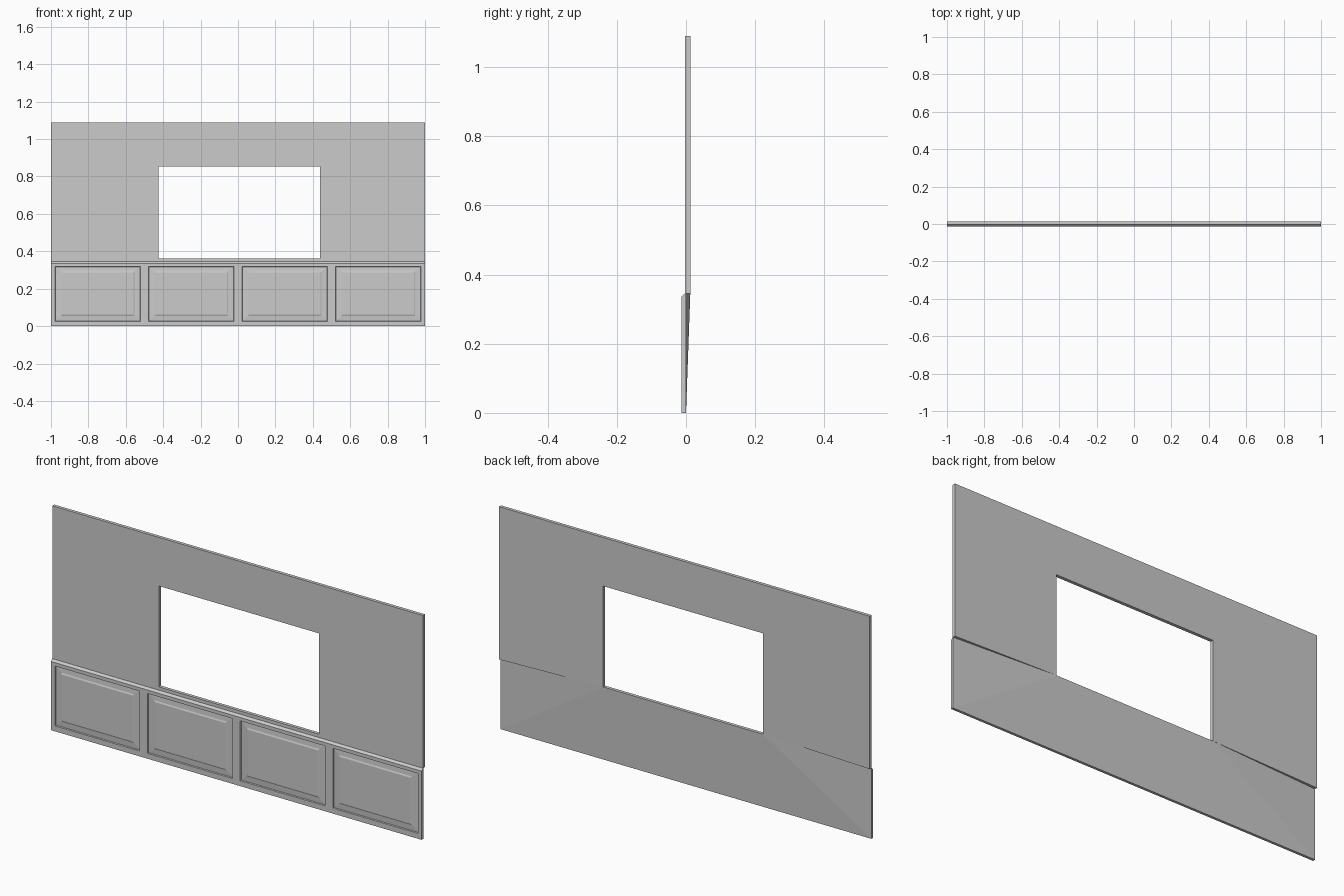
import bpy, bmesh

if "Cube" in bpy.data.objects:
    bpy.data.objects.remove(bpy.data.objects["Cube"])

TOP, RAIL, LEDGE = 1.09, 0.335, 0.345      # wall top, wainscot front top, ledge top
YF, YW, YE, YB = -0.013, -0.003, 0.0, 0.013  # wainscot front, wall front, wainscot back, wall back
WL, WR, WB, WT = -0.425, 0.438, 0.361, 0.853  # window opening


def make_object(name, faces):
    bm = bmesh.new()
    for f in faces:
        bm.faces.new([bm.verts.new(p) for p in f])
    bmesh.ops.remove_doubles(bm, verts=bm.verts, dist=0.0001)
    bmesh.ops.recalc_face_normals(bm, faces=bm.faces)
    me = bpy.data.meshes.new(name)
    bm.to_mesh(me)
    bm.free()
    ob = bpy.data.objects.new(name, me)
    bpy.context.collection.objects.link(ob)
    return ob


def rect(x0, x1, z0, z1, y):
    return [(x0, y, z0), (x1, y, z0), (x1, y, z1), (x0, y, z1)]


def bridge(a, b, sides=range(4)):
    n = len(a)
    return [[a[i], a[(i + 1) % n], b[(i + 1) % n], b[i]] for i in sides]


# Upper wall: front and back rings around the window opening
front_out, back_out = (rect(-1, 1, LEDGE, TOP, y) for y in (YW, YB))
front_in, back_in = (rect(WL, WR, WB, WT, y) for y in (YW, YB))
faces = bridge(front_out, front_in) + bridge(back_out, back_in, (1, 2, 3))
faces += bridge(front_in, back_in) + bridge(front_out, back_out, (1, 2, 3))
# Exposed undersides where the back steps in toward the ends
for x, w in ((-1, WL), (1, WR)):
    faces.append([(x, YB, LEDGE), (x, YE, LEDGE), (w, YB, WB)])
make_object("upper_wall", faces)

# Wainscot: four raised-field panels with a sloped ledge on top
faces = []
for i in range(4):
    c = -0.75 + 0.5 * i
    loops = [rect(c - h, c + h, z0, z1, y) for h, z0, z1, y in (
        (0.25, 0, RAIL, YF),
        (0.229, 0.026, 0.318, YF),
        (0.227, 0.028, 0.316, -0.0075),
        (0.197, 0.055, 0.293, -0.0095),
        (0.190, 0.062, 0.286, -0.0125))]
    for a, b in zip(loops, loops[1:]):
        faces += bridge(a, b)
    faces.append(loops[-1])
    a, b = c - 0.25, c + 0.25
    faces.append([(a, YF, RAIL), (b, YF, RAIL), (b, YW, LEDGE), (a, YW, LEDGE)])

# Ends, bottom and slanted back
for x, w in ((-1, WL), (1, WR)):
    faces.append([(x, YF, 0), (x, YF, RAIL), (x, YW, LEDGE), (x, YE, LEDGE), (x, YE, 0)])
    faces.append([(x, YE, 0), (x, YE, LEDGE), (w, YB, WB)])
faces.append([(-1 + 0.5 * i, YF, 0) for i in range(5)] + [(1, YE, 0), (-1, YE, 0)])
faces.append([(-1, YE, 0), (1, YE, 0), (WR, YB, WB), (WL, YB, WB)])
make_object("panelled_wainscot", faces)
